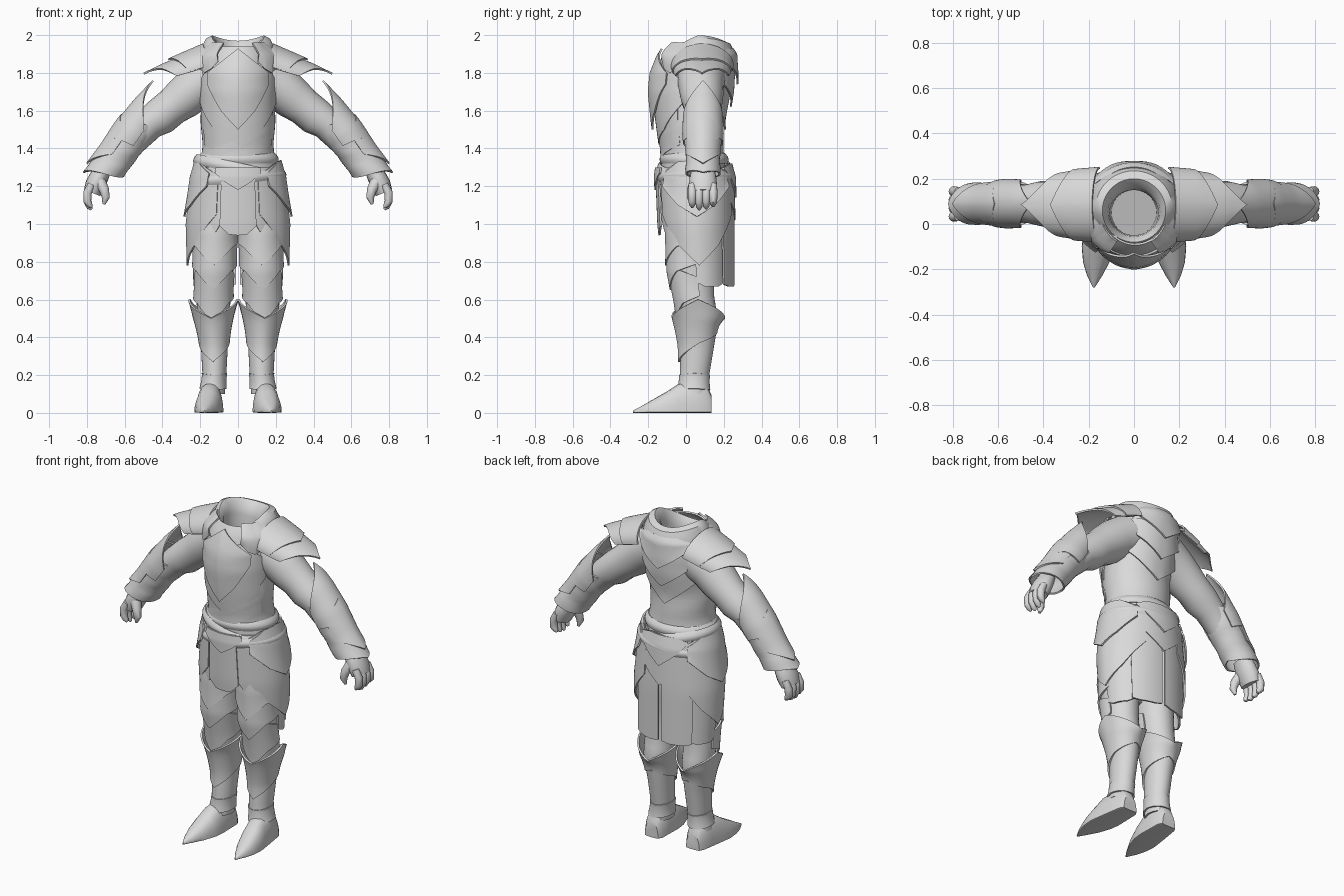
import bpy, bmesh
from math import sin, cos, pi, copysign
from mathutils import Matrix, Vector

if "Cube" in bpy.data.objects:
    bpy.data.objects.remove(bpy.data.objects["Cube"])

GREY = (0.7, 0.7, 0.7, 1)
metal = bpy.data.materials.new("light_grey")
metal.use_nodes = True
metal.diffuse_color = GREY
metal.node_tree.nodes["Principled BSDF"].inputs["Base Color"].default_value = GREY


def finish(name, bm, mirror):
    me = bpy.data.meshes.new(name)
    bmesh.ops.recalc_face_normals(bm, faces=bm.faces)
    bm.to_mesh(me)
    bm.free()
    me.materials.append(metal)
    me.shade_smooth()
    me.set_sharp_from_angle(angle=0.7)
    ob = bpy.data.objects.new(name, me)
    bpy.context.collection.objects.link(ob)
    if mirror:
        m = ob.modifiers.new("Mirror", 'MIRROR')
        m.use_mirror_merge = False


def keyed(keys, f):
    """Linear blend through evenly spaced keys."""
    f = min(max(f, 0), 1) * (len(keys) - 1)
    i = min(int(f), len(keys) - 2)
    return keys[i] + (keys[i + 1] - keys[i]) * (f - i)


def section(prof, z):
    """Centre and radii of a body profile at height z."""
    p = sorted(prof)
    z = min(max(z, p[0][0]), p[-1][0])
    for a, b in zip(p, p[1:]):
        if z <= b[0]:
            f = (z - a[0]) / (b[0] - a[0])
            return [s + (e - s) * f for s, e in zip(a[1:], b[1:])]


def frame(origin, end, front):
    """Local z runs origin to end, angle zero faces front."""
    o = Vector(origin)
    z = (Vector(end) - o).normalized()
    y = -Vector(front)
    y = (y - z * y.dot(z)).normalized()
    return Matrix.Translation(o) @ Matrix((y.cross(z), y, z)).transposed().to_4x4()


def shell(name, prof, top, bottom, mid=0, span=pi, push=0, ridge=0, flare=(0, 0), bulge=0,
          tilt=0, ripple=0, mat=Matrix(), mirror=True, cols=32, rows=10):
    """Plate wrapped round a profile; top and bottom hems are keyed from middle to edge."""
    bm = bmesh.new()
    grid = []
    for i in range(cols + 1):
        u = 2 * i / cols - 1
        a = mid + u * span
        line = []
        for j in range(rows + 1):
            t = j / rows
            z = keyed(top, abs(u)) * (1 - t) + keyed(bottom, abs(u)) * t
            cx, cy, rx, ry = section(prof, z)
            off = (push + ridge * (1 - abs(u)) + flare[0] * (1 - t) ** 2 + flare[1] * t * t
                   + bulge * sin(pi * t) + ripple * sin(6 * pi * t + 2 * a))
            p = Vector((cx + (rx + off) * sin(a), cy - (ry + off) * cos(a), z + tilt * sin(a)))
            line.append(bm.verts.new(mat @ p))
        grid.append(line)
    for l, r in zip(grid, grid[1:]):
        for j in range(rows):
            bm.faces.new((l[j], l[j + 1], r[j + 1], r[j]))
    bmesh.ops.remove_doubles(bm, verts=bm.verts, dist=1e-5)
    bmesh.ops.solidify(bm, geom=bm.faces[:], thickness=.01)
    finish(name, bm, mirror)


def loft(name, rings, mirror=True, last_cap=True):
    """Skin through rings of points."""
    bm = bmesh.new()
    vs = [[bm.verts.new(p) for p in ring] for ring in rings]
    n = len(vs[0])
    for a, b in zip(vs, vs[1:]):
        for k in range(n):
            bm.faces.new((a[k], a[(k + 1) % n], b[(k + 1) % n], b[k]))
    bm.faces.new(vs[0])
    if last_cap:
        bm.faces.new(vs[-1])
    finish(name, bm, mirror)


def tube(name, path, radii, flat=1.0, n=12):
    pts = [Vector(p) for p in path]
    rings = []
    for i, p in enumerate(pts):
        d = (pts[min(i + 1, len(pts) - 1)] - pts[max(i - 1, 0)]).normalized()
        side = Vector((0, 1, 0)).cross(d).normalized()
        up = d.cross(side)
        rings.append([p + radii[i] * (side * cos(2 * pi * k / n) * flat + up * sin(2 * pi * k / n))
                      for k in range(n)])
    loft(name, rings)


# Body profiles: height, centre x, centre y, radius x, radius y
TORSO = [(1.2, 0, .05, .22, .18), (1.4, 0, .03, .19, .165), (1.55, 0, .02, .195, .175),
         (1.7, 0, .03, .2, .2), (1.8, 0, .04, .2, .2), (1.9, 0, .06, .18, .18), (1.96, 0, .06, .13, .14)]
SKIRT = [(.65, 0, .08, .245, .17), (.8, 0, .07, .25, .18), (1.0, 0, .06, .255, .19),
         (1.25, 0, .05, .23, .19), (1.38, 0, .04, .195, .165)]
LEG = [(.1, .135, .04, .065, .08), (.2, .125, .045, .06, .075), (.35, .125, .06, .068, .085),
       (.5, .13, .07, .085, .1), (.6, .13, .05, .09, .1), (.75, .125, .03, .1, .115),
       (.95, .12, .04, .115, .135), (1.25, .11, .05, .1, .13)]

# Torso and breast plates
shell("torso", TORSO, (1.94, 1.94), (1.25, 1.25), mirror=False, cols=48, rows=20, ripple=.003)
shell("rib_plate", TORSO, (1.86, 1.85, 1.75), (1.42, 1.5, 1.64), span=1.35, push=.008, mirror=False)
shell("belly_plate", TORSO, (1.55, 1.6, 1.62), (1.33, 1.38, 1.42), span=1.2, push=.002, mirror=False)
shell("breast_plate", TORSO, (1.93, 1.86, 1.8), (1.5, 1.6, 1.74), span=.85, push=.018, ridge=.015, mirror=False)
for k, low in enumerate((1.5, 1.62, 1.74)):
    shell("back_plate_%d" % k, TORSO, (1.93, 1.93, 1.88), (low, low + .1, low + .2), mid=pi,
          span=1.25, push=.004 + .014 * k, flare=(0, .012), mirror=False)

# Rolled collar around the open neck, drooping at the front and higher at the sides
collar = []
for z, cy, rx, ry in [(1.7, .05, .1, .1), (1.88, .05, .108, .1), (1.93, .055, .115, .11), (1.96, .06, .14, .14),
                      (1.945, .07, .17, .165), (1.89, .075, .195, .185), (1.81, .075, .21, .195)]:
    angles = [2 * pi * k / 40 for k in range(40)]
    collar.append([(rx * sin(a), cy - ry * cos(a),
                    z - .05 * max(0, cos(a)) + .037 * sin(a) ** 2 + .01 * max(0, -cos(a))) for a in angles])
loft("collar", collar, mirror=False, last_cap=False)
shell("collar_drape", TORSO, (1.96, 1.965, 1.96), (1.8, 1.82, 1.86), mid=.95, span=.42, push=.02, bulge=.02)

# Pauldrons
shoulder = frame((.15, .085, 1.835), (.5, .085, 1.735), (.2, 0, 1))
PAULDRON = [(0, 0, 0, .15, .1), (.12, 0, 0, .14, .085), (.24, 0, 0, .11, .068), (.345, 0, 0, .06, .045)]
shell("pauldron_lower", PAULDRON, (0, .02, .05), (.345, .25, .18), span=1.6, flare=(0, .008), mat=shoulder)
shell("pauldron_upper", PAULDRON, (0, 0, .0), (.2, .15, .11), span=1.55, push=.008, ridge=.008, mat=shoulder)

# Arms with sleeves, gauntlets and pointed elbow guards
tube("sleeve", [(.14, .08, 1.77), (.22, .08, 1.725), (.29, .085, 1.665), (.35, .09, 1.62),
                (.41, .09, 1.57), (.47, .09, 1.53), (.55, .09, 1.45)],
     [.13, .12, .112, .1, .1, .086, .08], n=20)
fore = frame((.47, .09, 1.6), (.72, .09, 1.25), (.81, 0, .58))
FOREARM = [(-.14, 0, .0, .06, .06), (0, 0, 0, .085, .08), (.15, 0, 0, .09, .09),
           (.3, 0, 0, .08, .083), (.48, 0, 0, .085, .088)]
shell("gauntlet", FOREARM, (.05, .08, .04), (.47, .41, .36), mat=fore, ripple=.002)
shell("elbow_guard", FOREARM, (-.14, -.02, .1), (.3, .22, .2), span=1.95, push=.01, mat=fore)
shell("forearm_guard", FOREARM, (.1, .14, .22), (.42, .36, .3), span=1.3, push=.006, ridge=.008, mat=fore)

# Hands
tube("palm", [(.71, .09, 1.3), (.735, .09, 1.25), (.755, .09, 1.21), (.773, .09, 1.165)],
     [.06, .07, .074, .064], flat=.72, n=16)
for k in range(4):
    y = .033 + .037 * k
    drop = .012 * abs(k - 1.3)
    tube("finger_%d" % k, [(.775, y, 1.21), (.797, y, 1.165), (.798, y, 1.12), (.785, y, 1.085 + drop),
                           (.775, y, 1.072 + drop)], [.02, .023, .021, .016, .006])
tube("thumb", [(.735, .055, 1.23), (.708, .03, 1.18), (.7, .025, 1.14), (.71, .03, 1.105)],
     [.034, .026, .021, .008])

# Waist belts
for k, (z, tilt, push) in enumerate([(1.375, 0, 0), (1.325, -.045, .008), (1.27, .02, .014)]):
    shell("belt_%d" % k, SKIRT, (z, z), (z - .055, z - .055), push=push, bulge=.011, tilt=tilt,
          mirror=False, cols=48, rows=6)

# Skirt flaps and hip plates
shell("front_flap", SKIRT, (1.3, 1.3, 1.3), (.94, .945, .99), span=.36, push=.022, mirror=False)
shell("front_flap_point", SKIRT, (1.3, 1.3, 1.3), (1.18, 1.22, 1.27), span=.5, push=.03, mirror=False)
shell("front_side_flap", SKIRT, (1.3, 1.3, 1.3), (.94, .96, 1.02), mid=.6, span=.28, push=.008)
shell("hip_cloth", SKIRT, (1.3, 1.3, 1.3), (.67, .67, .69), mid=1.95, span=.5, push=-.01)
shell("back_flap", SKIRT, (1.3, 1.3, 1.3), (.67, .67, .68), mid=pi - .42, span=.38, push=.008)
shell("hip_plate", SKIRT, (1.33, 1.32, 1.26), (.78, .89, 1.05), mid=pi / 2, span=1.12, push=.014, ridge=.008)
shell("hip_plate_upper", SKIRT, (1.34, 1.33, 1.27), (1.04, 1.1, 1.2), mid=pi / 2, span=.9, push=.024, flare=(0, .014))
for k, low in enumerate((1.02, 1.14)):
    shell("back_point_%d" % k, SKIRT, (1.32, 1.32, 1.3), (low, low + .07, low + .15), mid=pi,
          span=.7, push=.014 + .01 * k, mirror=False)

# Legs with pointed thigh plates, knee plates and greaves
shell("leg", LEG, (1.25, 1.25), (.1, .1), rows=20)
for k, (top, low) in enumerate([(1.0, .78), (.92, .65), (.76, .48)]):
    shell("thigh_plate_%d" % k, LEG, (top, top, top - .04), (low, low + .1, low + .14), mid=.05,
          span=1.75, push=.008, ridge=.008, flare=(0, .008))
shell("greave", LEG, (.5, .6, .5), (.27, .37, .43), mid=.1, push=.008, ridge=.008, flare=(.03, 0))
shell("shin_plate", LEG, (.42, .45, .42), (.17, .2, .2), push=.003)
shell("ankle_cuff", LEG, (.2, .21, .2), (.12, .13, .12), push=.003, flare=(.004, .006))

# Pointed boots with flat soles
boot = []
for y, cx, w, h in [(.135, .14, .045, .09), (.11, .14, .06, .14), (.04, .145, .066, .16), (-.04, .15, .073, .15),
                    (-.1, .158, .073, .11), (-.17, .167, .058, .07), (-.23, .174, .033, .035), (-.28, .177, .004, .008)]:
    ring = []
    for k in range(24):
        c, s = cos(2 * pi * k / 24), sin(2 * pi * k / 24)
        ring.append((cx + w * copysign(abs(c) ** .8, c), y, h * max(0, s) + .004 * min(0, s) + .004))
    boot.append(ring)
loft("boot", boot)
